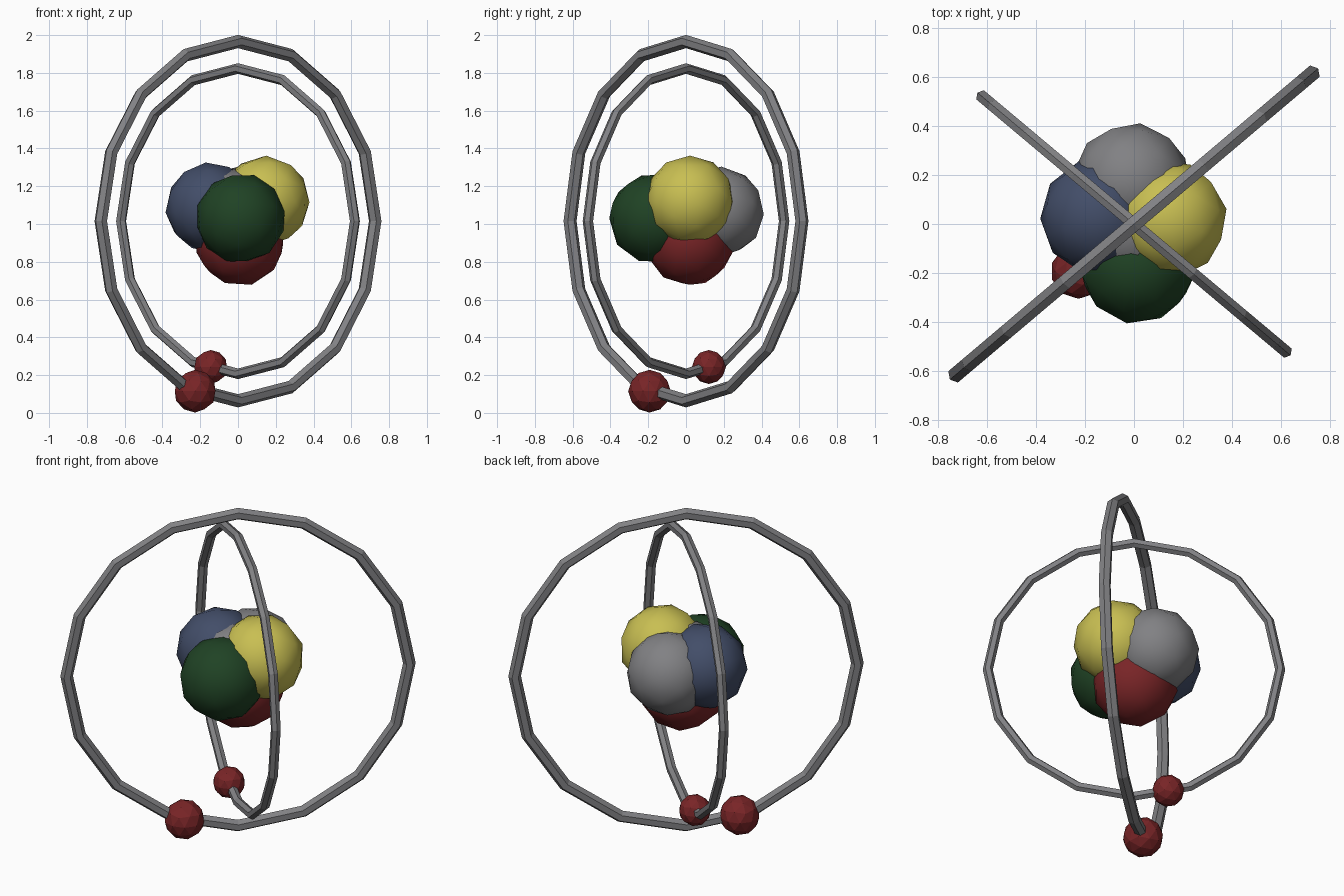
import bpy
from math import radians

if "Cube" in bpy.data.objects:
    bpy.data.objects.remove(bpy.data.objects["Cube"])


def material(name, rgb):
    m = bpy.data.materials.new(name)
    m.diffuse_color = (*rgb, 1)
    m.use_nodes = True
    m.node_tree.nodes["Principled BSDF"].inputs["Base Color"].default_value = m.diffuse_color
    return m


grey = material("grey", (0.22, 0.22, 0.23))
red = material("dark red", (0.19, 0.018, 0.02))
green = material("dark green", (0.014, 0.055, 0.018))
blue = material("slate blue", (0.055, 0.075, 0.14))
yellow = material("yellow", (0.58, 0.52, 0.085))


def finish(name, mat, smooth=False):
    ob = bpy.context.object
    ob.name = name
    ob.data.materials.append(mat)
    if smooth:
        bpy.ops.object.shade_smooth()
    else:
        bpy.ops.object.shade_flat()


def ball(name, loc, r, mat, tilt=(0, 0, 0), smooth=False):
    bpy.ops.mesh.primitive_ico_sphere_add(
        subdivisions=2, radius=r, location=loc,
        rotation=[radians(a) for a in tilt])
    finish(name, mat, smooth)


def ring(name, radius, tube, turn):
    bpy.ops.mesh.primitive_torus_add(
        major_segments=16, minor_segments=6, major_radius=radius,
        minor_radius=tube, location=(0, 0, 1.015),
        rotation=(radians(90), 0, radians(turn)))
    finish(name, grey)


# Upright crossed orbit rings
ring("outer_orbit", 0.951, 0.035, 40.2)
ring("inner_orbit", 0.808, 0.028, -40)

# Small balls travelling on the rings
ball("outer_electron", (-0.227, -0.193, 0.115), 0.113, red)
ball("inner_electron", (-0.145, 0.121, 0.243), 0.09, red)

# Cluster of overlapping balls in the middle
cluster = [
    ("lower", (0.01, 0.02, 0.91), red, (20, 10, 0)),
    ("front", (0.013, -0.17, 1.03), green, (70, 0, 15)),
    ("back", (-0.01, 0.175, 1.065), grey, (-60, 20, 0)),
    ("left", (-0.145, 0.03, 1.087), blue, (0, -70, 20)),
    ("right", (0.142, 0.02, 1.122), yellow, (0, 60, 10)),
    ("core", (-0.02, -0.015, 1.05), grey, (0, 0, 0)),
]
for part, loc, mat, tilt in cluster:
    ball("nucleus_" + part, loc, 0.24, mat, tilt, smooth=True)
